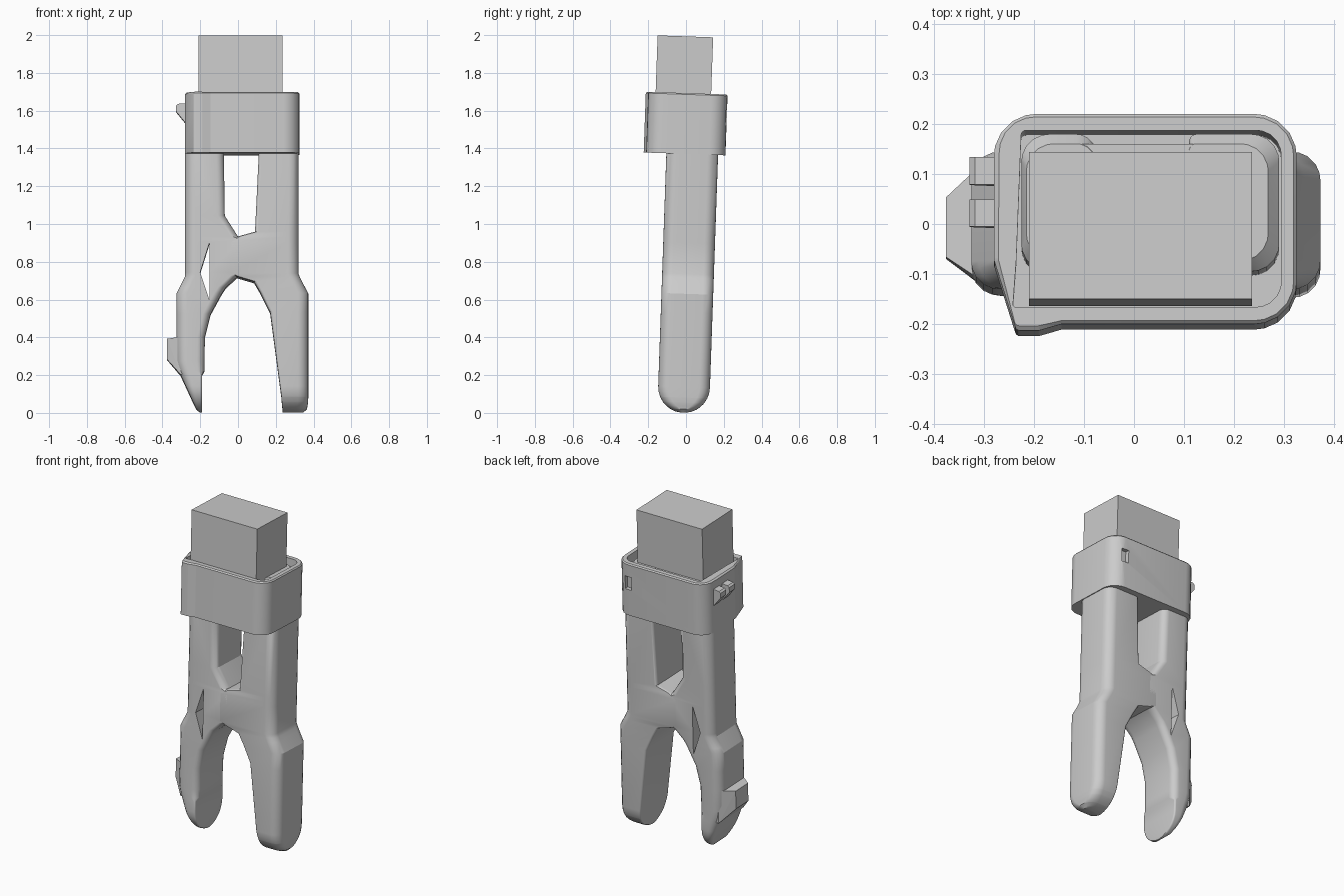
import bpy, bmesh, math
from mathutils import Vector

if "Cube" in bpy.data.objects:
    bpy.data.objects.remove(bpy.data.objects["Cube"], do_unlink=True)

GREY = (0.6, 0.6, 0.6, 1.0)
TILT = -0.035          # the whole tool leans slightly backwards
LEG_Y, LEG_R = -0.015, 0.137

grey = bpy.data.materials.new("plain_grey")
grey.use_nodes = True
grey.diffuse_color = GREY
grey.node_tree.nodes["Principled BSDF"].inputs["Base Color"].default_value = GREY


def finish(name, bm, smooth=True):
    """Turn a bmesh into a tilted, shaded, coloured object."""
    bmesh.ops.recalc_face_normals(bm, faces=bm.faces)
    mesh = bpy.data.meshes.new(name)
    bm.to_mesh(mesh)
    bm.free()
    mesh.materials.append(grey)
    obj = bpy.data.objects.new(name, mesh)
    bpy.context.collection.objects.link(obj)
    obj.rotation_euler.x = TILT
    if smooth:
        activate(obj)
        bpy.ops.object.shade_smooth_by_angle(angle=math.radians(26))
    return obj


def activate(obj):
    bpy.ops.object.select_all(action="DESELECT")
    obj.select_set(True)
    bpy.context.view_layer.objects.active = obj


def hull(name, points):
    bm = bmesh.new()
    for p in points:
        bm.verts.new(p)
    res = bmesh.ops.convex_hull(bm, input=bm.verts)
    bmesh.ops.delete(bm, geom=list(set(res["geom_interior"] + res["geom_unused"])), context="VERTS")
    return finish(name, bm, False)


def box(name, xs, ys, zs):
    return hull(name, [(x, y, z) for x in xs for y in ys for z in zs])


def cut(obj, cutter):
    """Subtract a helper solid and remove it."""
    mod = obj.modifiers.new("cut", "BOOLEAN")
    mod.operation, mod.solver, mod.object = "DIFFERENCE", "EXACT", cutter
    bpy.context.view_layer.update()
    activate(obj)
    bpy.ops.object.modifier_apply(modifier=mod.name)
    bpy.data.objects.remove(cutter, do_unlink=True)


def rounded(corners, steps=5):
    """Outline with filleted corners, each given as (x, y, radius)."""
    out = []
    for i, (x, y, r) in enumerate(corners):
        p = Vector((x, y))
        a = (Vector(corners[i - 1][:2]) - p).normalized()
        b = (Vector(corners[(i + 1) % len(corners)][:2]) - p).normalized()
        half = a.angle(b) / 2
        centre = p + (a + b).normalized() * r / math.sin(half)
        reach = r / math.tan(half)
        start, end = p + a * reach - centre, p + b * reach - centre
        for k in range(steps + 1):
            d = start.lerp(end, k / steps)
            # even spacing is close enough once pushed out to the radius
            out.append(centre + d.normalized() * r)
    return out


def bridge(bm, lower, upper):
    n = len(lower)
    for i in range(n):
        bm.faces.new((lower[i], lower[(i + 1) % n], upper[(i + 1) % n], upper[i]))


def loop(bm, outline, z):
    return [bm.verts.new((p.x, p.y, z)) for p in outline]


def sample(rows, z):
    for a, b in zip(rows, rows[1:]):
        if z <= b[0]:
            t = max(0, (z - a[0]) / (b[0] - a[0]))
            return [u + (v - u) * t for u, v in zip(a[1:], b[1:])]
    return rows[-1][1:]


def leg(name, rows, inner_r):
    """Loft rounded cross-sections; rows are (height, inner x, outer x)."""
    tip = [LEG_R * (1 - math.cos(math.radians(a))) for a in range(6, 91, 12)]
    heights = sorted(set([r[0] for r in rows if r[0] > tip[0]] + tip))
    top = heights[-1]
    bm = bmesh.new()
    loops = []
    for z in heights:
        xi, xo = sample(rows, z)
        hw = LEG_R
        if z < LEG_R:
            hw = math.sqrt(LEG_R ** 2 - (LEG_R - z) ** 2)
        if z == top:
            hw -= 0.02
        lim = min(hw, abs(xo - xi) / 2) * 0.9
        ri = min(inner_r if z > 0.2 else 0.01, lim)
        ro = min(0.055, lim)
        lo, hi = LEG_Y - hw, LEG_Y + hw
        loops.append(loop(bm, rounded([(xi, lo, ri), (xo, lo, ro), (xo, hi, ro), (xi, hi, ri)]), z))
    for a, b in zip(loops, loops[1:]):
        bridge(bm, a, b)
    bm.faces.new(loops[0])
    bm.faces.new(loops[-1])
    return finish(name, bm)


# Straight jaw, running from the tip up into the collar
leg("left_leg", [
    (0, .235, .345), (.02, .235, .365), (.05, .232, .37), (.08, .23, .372), (.53, .17, .372),
    (.63, .12, .372), (.69, .085, .34), (.715, 0, .328), (.735, -.05, .32), (.9, -.05, .32),
    (.93, 0, .32), (.955, .09, .32), (1.37, .11, .32), (1.4, .11, .29), (1.64, .11, .29),
    (1.665, .11, .268)], 0.015)

# Hooked jaw with a pointed tip
right_leg = leg("right_leg", [
    (0, -.19, -.2), (.02, -.19, -.222), (.2, -.19, -.305), (.22, -.178, -.315), (.27, -.178, -.325),
    (.4, -.175, -.325), (.52, -.145, -.325), (.63, -.085, -.325), (.66, -.065, -.31),
    (.72, 0, -.28), (.74, .05, -.28), (.91, .05, -.28), (.93, 0, -.28), (1.04, -.07, -.28),
    (1.37, -.075, -.28), (1.4, -.075, -.225), (1.64, -.075, -.225), (1.665, -.075, -.215)], 0.04)
cut(right_leg, hull("slit_cutter", [(x, y, z) for y in (-.4, .4)
                                    for x, z in ((-.15, .9), (-.2, .74), (-.15, .59))]))

# Thumb catch on the hooked jaw
hull("jaw_catch", [(x, y, z) for x, z, y0, y1 in (
    (-.3, .4, -.13, .11), (-.375, .39, -.08, .04), (-.375, .28, -.08, .04),
    (-.305, .2, -.13, .11), (-.25, .2, -.13, .11), (-.25, .4, -.13, .11))
    for y in (y0, y1)])

# Bridge joining the leg tops inside the collar
box("leg_bridge", (-.12, .15), (LEG_Y - LEG_R + .02, LEG_Y + LEG_R - .02), (1.38, 1.664))

# Hollow collar with a lapped corner and a closed bottom
outer = rounded([(-.28, .161, .085), (-.28, -.13, .03), (-.235, -.272, .01), (-.19, -.272, .01),
                 (-.145, -.259, .01), (.325, -.259, .085), (.325, .161, .085)])
inner = rounded([(-.225, .128, .01), (-.235, -.13, .01), (-.242, -.225, .005), (-.19, -.225, .001),
                 (-.145, -.225, .001), (.294, -.225, .05), (.294, .128, .05)])
lip = [p.lerp(q, 0.2) for p, q in zip(outer, inner)]
bm = bmesh.new()
bottom, side, rim, mouth, floor = (
    loop(bm, o, z) for o, z in ((outer, 1.37), (outer, 1.685), (lip, 1.692), (inner, 1.692), (inner, 1.41)))
for a, b in ((bottom, side), (side, rim), (rim, mouth), (mouth, floor)):
    bridge(bm, a, b)
bm.faces.new(bottom)
bm.faces.new(floor)
collar = finish("collar", bm)
cut(collar, box("latch_hole_cutter", (.22, .265), (.135, .3), (1.53, 1.61)))

# Two small wedge clips on the side of the collar
for name, y0, y1 in (("back_clip", .022, .077), ("front_clip", -.062, -.008)):
    hull(name, [(x, y, z) for y in (y0, y1)
                for x, z in ((-.25, 1.64), (-.318, 1.635), (-.328, 1.625), (-.328, 1.595), (-.275, 1.53), (-.25, 1.53))])

# Square block standing in the collar
box("top_block", (-.21, .236), (-.22, .074), (1.6, 1.992))
